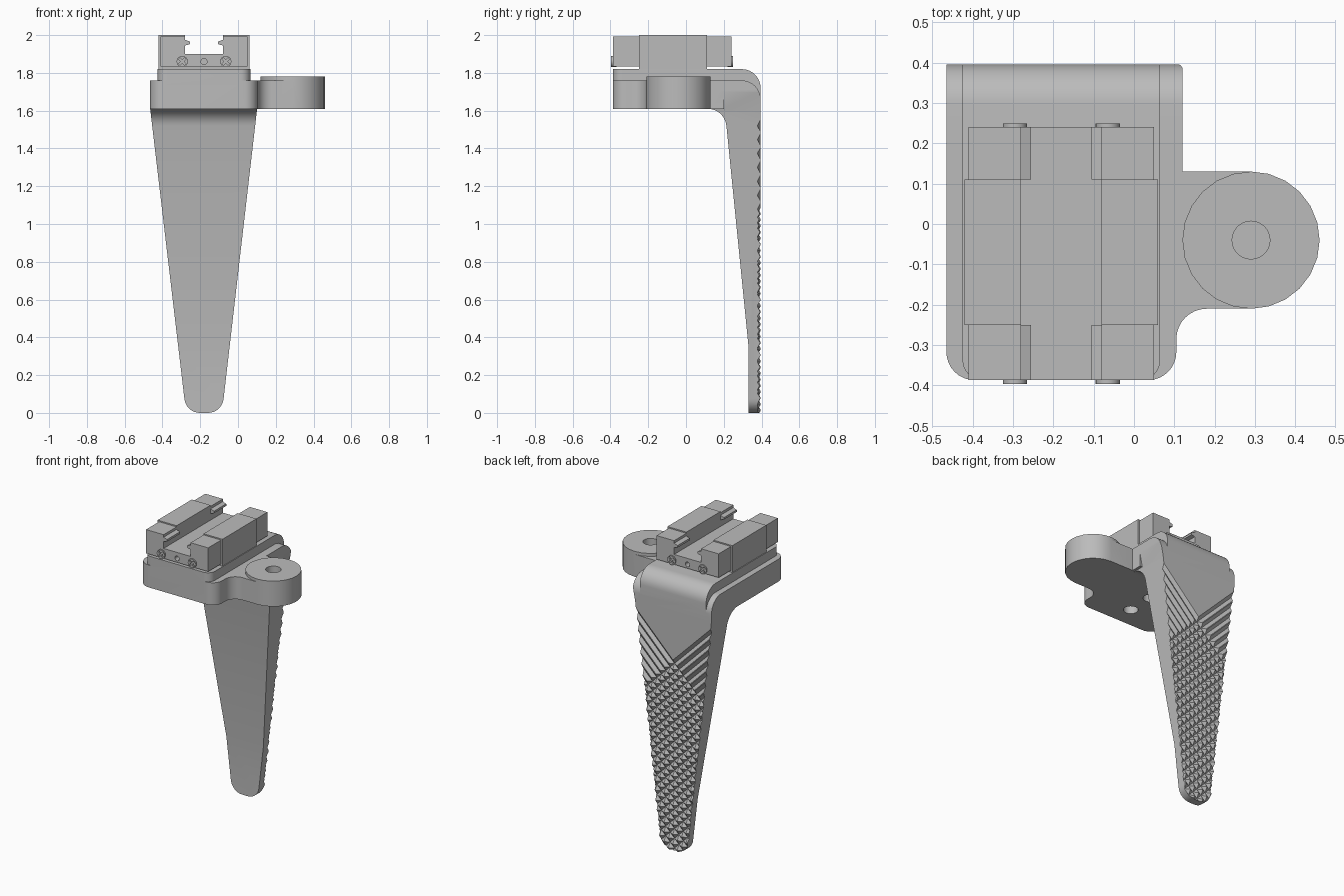
import bpy, bmesh, math
from mathutils import Vector

cube = bpy.data.objects.get("Cube")
if cube:
    bpy.data.objects.remove(cube, do_unlink=True)

grey = bpy.data.materials.new("plain_grey")
grey.use_nodes = True
colour = (0.5, 0.5, 0.5, 1)
grey.diffuse_color = colour
grey.node_tree.nodes["Principled BSDF"].inputs["Base Color"].default_value = colour
parts = []


def finish(name, bm):
    bmesh.ops.recalc_face_normals(bm, faces=bm.faces)
    mesh = bpy.data.meshes.new(name)
    bm.to_mesh(mesh)
    bm.free()
    mesh.materials.append(grey)
    obj = bpy.data.objects.new(name, mesh)
    bpy.context.collection.objects.link(obj)
    parts.append(obj)
    return obj


def rounded(points, steps=8):
    """Polygon from (u, v[, radius]) corners, with arcs where a radius is given."""
    out = []
    for i, p in enumerate(points):
        c = Vector(p[:2])
        if len(p) < 3:
            out.append(c)
            continue
        a = (Vector(points[i - 1][:2]) - c).normalized()
        b = (Vector(points[(i + 1) % len(points)][:2]) - c).normalized()
        half = a.angle(b) / 2
        centre = c + (a + b).normalized() * p[2] / math.sin(half)
        start = c + a * p[2] / math.tan(half) - centre
        end = c + b * p[2] / math.tan(half) - centre
        sweep = math.pi - 2 * half
        for k in range(steps + 1):
            t = k / steps
            out.append(centre + (start * math.sin((1 - t) * sweep)
                                 + end * math.sin(t * sweep)) / math.sin(sweep))
    return out


def prism(name, points, axis, lo, hi):
    place = {"x": lambda u, v, w: (w, u, v),
             "y": lambda u, v, w: (u, w, v),
             "z": lambda u, v, w: (u, v, w)}[axis]
    outline = rounded(points)
    bm = bmesh.new()
    ends = [[bm.verts.new(place(p[0], p[1], w)) for p in outline] for w in (lo, hi)]
    for ring in ends:
        bm.faces.new(ring)
    for i in range(len(outline)):
        bm.faces.new((ends[0][i - 1], ends[0][i], ends[1][i], ends[1][i - 1]))
    return finish(name, bm)


def disc(name, u, v, r, axis, lo, hi, sides=24):
    ring = [(u + r * math.cos(math.tau * k / sides), v + r * math.sin(math.tau * k / sides))
            for k in range(sides)]
    return prism(name, ring, axis, lo, hi)


def combine(obj, other, operation):
    mod = obj.modifiers.new("combine", "BOOLEAN")
    mod.operation, mod.solver, mod.object = operation, "EXACT", other
    bpy.context.view_layer.update()
    result = obj.evaluated_get(bpy.context.evaluated_depsgraph_get())
    mesh = bpy.data.meshes.new_from_object(result)
    obj.modifiers.clear()
    obj.data = mesh
    parts.remove(other)
    bpy.data.objects.remove(other, do_unlink=True)


MID = -0.18      # centre line of arm and clamp
BACK = 0.395     # rear face of the arm

# Tapered arm with elbow: side profile trimmed by front outline
bracket = prism("bracket", [(0.05, 1.76), (BACK, 1.76, 0.1), (BACK, -0.01), (0.33, -0.01),
                            (0.33, 0.36), (0.205, 1.61, 0.1), (0.05, 1.61)], "x", -0.6, 0.3)
combine(bracket, prism("arm_outline", [
    (-0.465, 1.8), (-0.465, 1.61), (-0.275, 0, 0.083), (-0.085, 0, 0.083),
    (0.1, 1.6), (0.12, 1.7), (0.12, 1.8)], "y", -0.6, 0.6), "INTERSECT")

# Base plate reaching out to the side ear
combine(bracket, prism("base_plate", [
    (-0.465, 0.2), (-0.465, -0.387, 0.07), (0.105, -0.387, 0.07), (0.105, -0.21, 0.075),
    (0.29, -0.21), (0.29, 0.13), (0.12, 0.13), (0.12, 0.2)], "z", 1.61, 1.76), "UNION")
combine(bracket, disc("ear", 0.29, -0.04, 0.17, "z", 1.61, 1.78), "UNION")

# Raised top layer that wraps over the elbow
raised = prism("raised_layer", [(-0.5, 1.74), (-0.5, 1.82), (BACK, 1.82, 0.1), (BACK, 1.6),
                                (0.25, 1.6), (0.25, 1.74)], "x", -0.6, 0.3)
combine(raised, prism("raised_outline", [
    (-0.425, 0.5), (-0.425, -0.387, 0.05), (0.065, -0.387, 0.05), (0.065, 0.5)],
    "z", 1.5, 2), "INTERSECT")
combine(bracket, raised, "UNION")

# Blind ear hole and screw holes under the plate
combine(bracket, disc("ear_hole", 0.29, -0.04, 0.047, "z", 1.66, 1.9), "DIFFERENCE")
for y in (-0.245, -0.06):
    combine(bracket, disc("plate_hole", MID, y, 0.045, "z", 1.5, 1.74), "DIFFERENCE")


# Diamond grip: two crossing sets of diagonal grooves below a V
def grooves(side, spacing=0.046, depth=0.018, reach=0.5):
    along = Vector((side, 0, 1)).normalized()
    across = Vector((side, 0, -1)).normalized() * spacing * 0.48
    bm = bmesh.new()
    for k in range(32):
        c = Vector((MID, BACK + 0.001, 1.25 - k * spacing * math.sqrt(2)))
        ends = [[bm.verts.new(c + along * e + off)
                 for off in (across, -across, Vector((0, -depth, 0)))] for e in (-reach, reach)]
        for ring in ends:
            bm.faces.new(ring)
        for i in range(3):
            bm.faces.new((ends[0][i - 1], ends[0][i], ends[1][i], ends[1][i - 1]))
    return finish("grooves", bm)


for side in (-1, 1):
    combine(bracket, grooves(side), "DIFFERENCE")


# Clamp rail: channel with lipped ends and a slightly larger middle
def channel(name, half, lo, hi):
    right = [(MID + x, z) for x, z in half]
    left = [(MID - x, z) for x, z in reversed(half)]
    return prism(name, right + left, "y", lo, hi)


rail = channel("clamp_rail", [(0.1, 1.9), (0.1, 1.945), (0.075, 1.952), (0.075, 1.966),
                              (0.1, 1.975), (0.1, 1.992), (0.23, 1.992), (0.23, 1.833)],
               -0.387, 0.24)
combine(rail, channel("lip_gap", [(0.1, 1.9), (0.1, 2.1)], -0.25, 0.11), "DIFFERENCE")
combine(rail, channel("rail_middle", [(0.1, 1.9), (0.1, 2), (0.24, 2), (0.24, 1.82)],
                      -0.25, 0.11), "UNION")
combine(rail, disc("centre_hole", MID, 1.86, 0.016, "y", -0.5, -0.33, 16), "DIFFERENCE")
combine(rail, disc("centre_hole", MID, 1.86, 0.016, "y", 0.18, 0.4, 16), "DIFFERENCE")

# Cross-slotted screws at both ends of the rail
for dx in (-0.115, 0.115):
    for face, out in ((-0.387, -1), (0.24, 1)):
        x, z = MID + dx, 1.86
        screw = disc("rail_screw", x, z, 0.03, "y", *sorted((face - out * 0.02, face + out * 0.009)))
        a, b = 0.023, 0.005
        cross = [(a, b), (b, b), (b, a), (-b, a), (-b, b), (-a, b),
                 (-a, -b), (-b, -b), (-b, -a), (b, -a), (b, -b), (a, -b)]
        s = math.sqrt(0.5)
        turned = [(x + s * (u - v), z + s * (u + v)) for u, v in cross]
        combine(screw, prism("slot", turned, "y", *sorted((face, face + out * 0.05))),
                "DIFFERENCE")

# Smooth curves, sharp corners
bpy.ops.object.select_all(action="DESELECT")
for obj in parts:
    obj.select_set(True)
bpy.context.view_layer.objects.active = bracket
bpy.ops.object.shade_smooth_by_angle(angle=math.radians(30))
